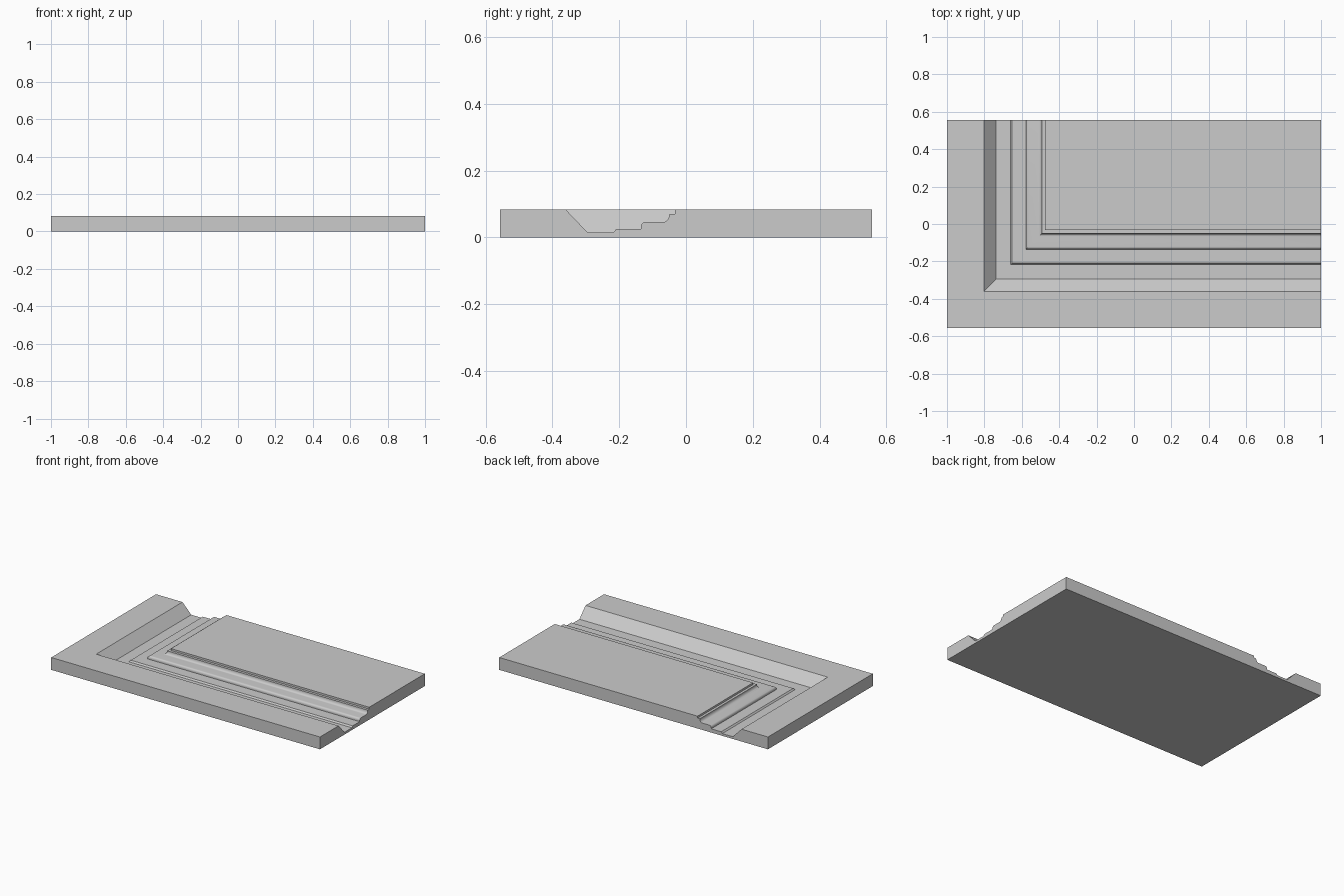
import bpy, bmesh
from math import sin, cos, pi

if "Cube" in bpy.data.objects:
    bpy.data.objects.remove(bpy.data.objects["Cube"])

HALF_X, HALF_Y, TOP = 1.0, 0.557, 0.083
SHIFT = HALF_X - HALF_Y          # mitre offset between the two runs


def arc(cy, cz, ry, rz, start, end, n=6):
    """Points on an elliptical arc in the (y, z) profile plane."""
    steps = [start + (end - start) * i / n for i in range(n + 1)]
    return [(cy + ry * cos(a), cz + rz * sin(a)) for a in steps]


# Moulding profile, from the outer bottom edge to the raised panel
profile = [(-HALF_Y, 0), (-HALF_Y, TOP), (-0.36, TOP), (-0.295, 0.015), (-0.217, 0.015)]
profile += [(-0.209, 0.025), (-0.135, 0.025)]
profile += arc(-0.121, 0.031, 0.014, 0.015, pi, pi / 2)        # rounded step
profile += arc(-0.067, 0.068, 0.017, 0.022, -pi / 2, 0)        # cove
profile += [(-0.05, 0.070), (-0.033, 0.070), (-0.033, TOP)]

# Sweep the profile round the mitred corner
bm = bmesh.new()
rows = [[bm.verts.new(p) for p in ((HALF_X, y, z), (y - SHIFT, y, z), (y - SHIFT, HALF_Y, z))]
        for y, z in profile]
for a, b in zip(rows, rows[1:]):
    for i in range(2):
        bm.faces.new((a[i], a[i + 1], b[i + 1], b[i]))

# Raised panel, underside and the two cut ends
top_corner = bm.verts.new((HALF_X, HALF_Y, TOP))
low_corner = bm.verts.new((HALF_X, HALF_Y, 0))
bm.faces.new(rows[-1] + [top_corner])
bm.faces.new(rows[0] + [low_corner])
for i in (0, 2):
    bm.faces.new([r[i] for r in rows] + [top_corner, low_corner])
bmesh.ops.recalc_face_normals(bm, faces=bm.faces)

mesh = bpy.data.meshes.new("panel_corner")
bm.to_mesh(mesh)
bm.free()
panel = bpy.data.objects.new("moulded_panel_corner", mesh)
bpy.context.collection.objects.link(panel)
bpy.context.view_layer.objects.active = panel
panel.select_set(True)
bpy.ops.object.shade_smooth_by_angle(angle=pi / 6)
